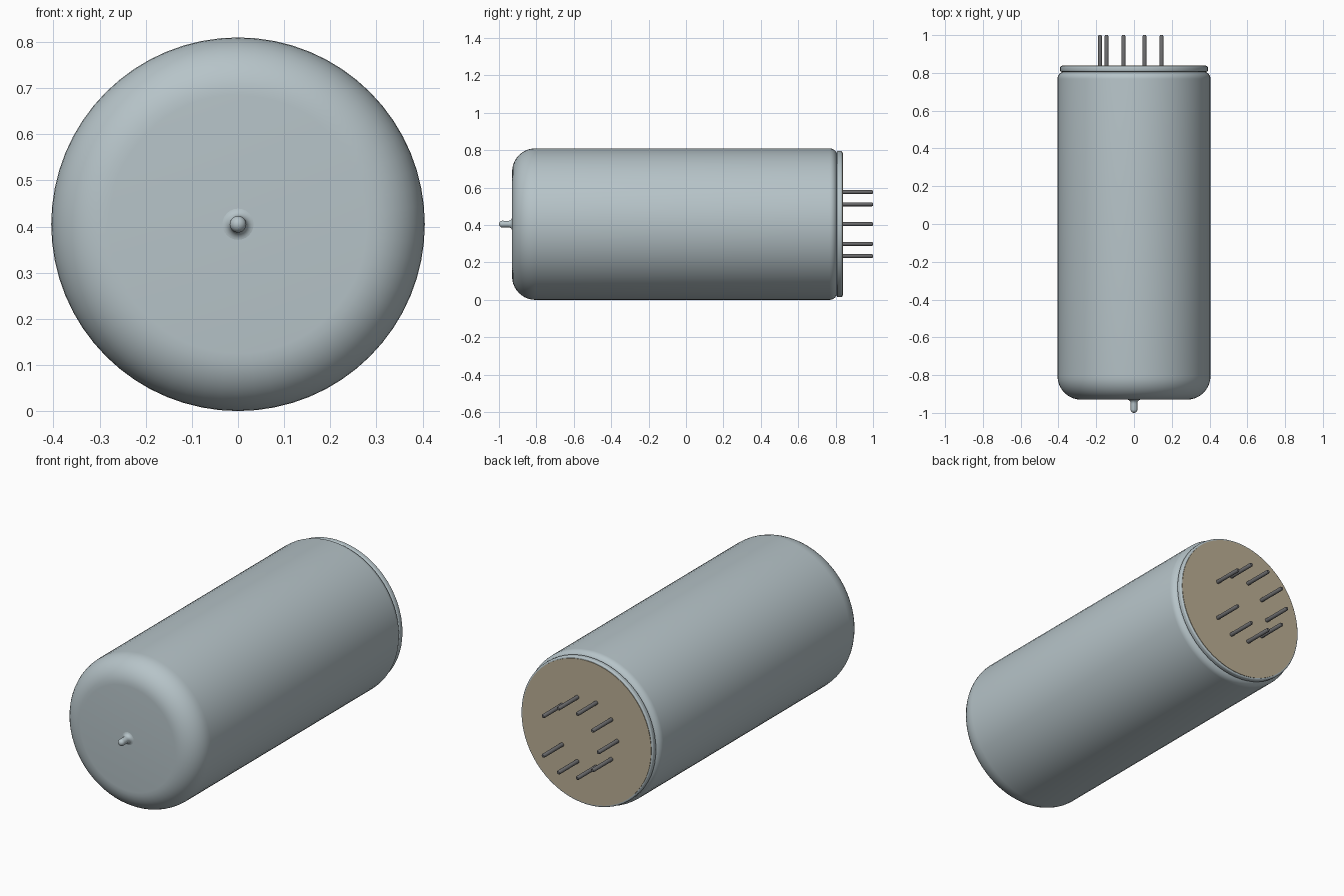
import bpy, bmesh, math

if "Cube" in bpy.data.objects:
    bpy.data.objects.remove(bpy.data.objects["Cube"], do_unlink=True)

R = 0.405        # envelope radius, also the height of the axis


def material(name, rgb, roughness):
    m = bpy.data.materials.new(name)
    m.use_nodes = True
    m.diffuse_color = (*rgb, 1)
    bsdf = m.node_tree.nodes["Principled BSDF"]
    bsdf.inputs["Base Color"].default_value = (*rgb, 1)
    bsdf.inputs["Roughness"].default_value = roughness
    return m


def arc(r, y, radius, a0, a1, steps):
    """Points (radius, y) along a fillet centred on (r, y), angles in degrees."""
    angles = [math.radians(a0 + (a1 - a0) * i / steps) for i in range(steps + 1)]
    return [(r + radius * math.cos(a), y + radius * math.sin(a)) for a in angles]


def lathe(name, profile, mat, segments, x=0.0, z=R):
    """Spin a profile of (radius, y) about an axis parallel to y."""
    bm = bmesh.new()
    verts = [bm.verts.new((r, y, 0)) for r, y in profile]
    edges = [bm.edges.new(pair) for pair in zip(verts, verts[1:])]
    bmesh.ops.spin(bm, geom=verts + edges, cent=(0, 0, 0), axis=(0, 1, 0),
                   angle=math.tau, steps=segments, use_duplicate=False)
    bmesh.ops.remove_doubles(bm, verts=bm.verts, dist=1e-5)
    bmesh.ops.recalc_face_normals(bm, faces=bm.faces)
    mesh = bpy.data.meshes.new(name)
    bm.to_mesh(mesh)
    bm.free()
    mesh.materials.append(mat)
    obj = bpy.data.objects.new(name, mesh)
    obj.location = (x, 0, z)
    bpy.context.collection.objects.link(obj)
    bpy.ops.object.select_all(action='DESELECT')
    obj.select_set(True)
    bpy.context.view_layer.objects.active = obj
    bpy.ops.object.shade_smooth_by_angle(angle=math.radians(35))
    return obj


glass = material("blue grey glass", (0.47, 0.55, 0.58), 0.3)
tan = material("tan base", (0.50, 0.43, 0.30), 0.6)
metal = material("dark pin metal", (0.15, 0.15, 0.155), 0.4)

# Glass envelope: flat front, large front fillet, small rear fillet
envelope = [(0, -0.93)]
envelope += arc(R - 0.125, -0.805, 0.125, -90, 0, 10)
envelope += arc(R - 0.04, 0.768, 0.04, 0, 75, 6)
envelope += [(0.372, 0.807), (0, 0.807)]
lathe("glass_envelope", envelope, glass, 64)

# Rim closing the rear end, with rounded edges
rim = [(0, 0.804), (0.372, 0.804)]
rim += arc(0.383, 0.814, 0.008, -90, 0, 4)
rim += arc(0.383, 0.828, 0.008, 0, 90, 4)
rim += [(0, 0.836)]
lathe("base_rim", rim, glass, 64)

# Base plate that carries the pins
lathe("base_plate", [(0, 0.83), (0.381, 0.83), (0.381, 0.8385), (0, 0.8385)], tan, 64)

# Sealed glass nipple at the front, flaring into the envelope
nipple = [(0, -1.0)] + arc(0, -0.982, 0.018, -75, 0, 5)
nipple += [(0.0175, -0.955)] + arc(0.037, -0.949, 0.0195, 180, 90, 5)
nipple += [(0, -0.925)]
lathe("glass_nipple", nipple, glass, 24)

# Nine pins on a ten-place circle, with the gap on the left
pin = [(0, 0.82), (0.0105, 0.82), (0.0105, 0.994), (0.007, 1.0), (0, 1.0)]
for i in range(1, 10):
    a = math.radians(36 * i)
    lathe(f"pin_{i}", pin, metal, 16, 0.18 * math.cos(a), R + 0.18 * math.sin(a))
